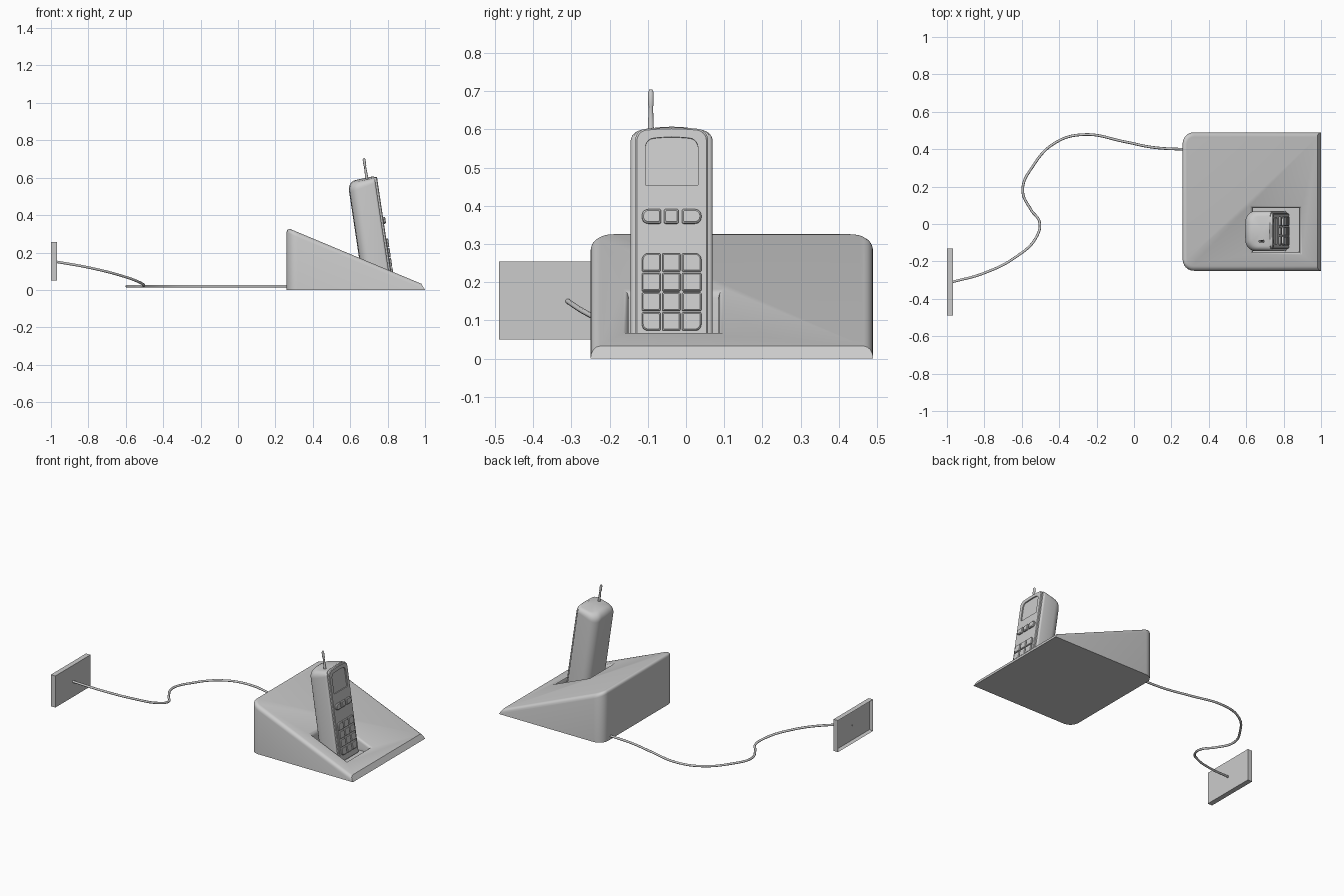
import bpy, bmesh, math
from mathutils import Matrix, Vector

if "Cube" in bpy.data.objects:
    bpy.data.objects.remove(bpy.data.objects["Cube"])

TILT = math.radians(-8.5)
CY = -0.0375
PHONE = Matrix.Translation((0.828, CY, 0.03)) @ Matrix.Rotation(TILT, 4, 'Y')


def make(name, bm, matrix=None):
    bmesh.ops.recalc_face_normals(bm, faces=bm.faces[:])
    me = bpy.data.meshes.new(name)
    bm.to_mesh(me)
    bm.free()
    if matrix:
        me.transform(matrix)
    ob = bpy.data.objects.new(name, me)
    bpy.context.collection.objects.link(ob)
    return ob


def finish(ob, angle=35):
    bpy.ops.object.select_all(action='DESELECT')
    ob.select_set(True)
    bpy.context.view_layer.objects.active = ob
    bpy.ops.object.convert(target='MESH')
    bpy.ops.object.shade_smooth_by_angle(angle=math.radians(angle))
    return ob


def cut(ob, cutter):
    cutter.hide_render = True
    mod = ob.modifiers.new("cut", 'BOOLEAN')
    mod.operation, mod.object = 'DIFFERENCE', cutter
    finish(ob)
    bpy.data.objects.remove(cutter)


def loft(bm, rings, cap_end=True):
    loops = [[bm.verts.new(p) for p in r] for r in rings]
    n = len(loops[0])
    for A, B in zip(loops, loops[1:]):
        for i in range(n):
            bm.faces.new((A[i], A[(i + 1) % n], B[(i + 1) % n], B[i]))
    bm.faces.new(loops[0][::-1])
    if cap_end:
        bm.faces.new(loops[-1])
    return loops


def outline(y0, y1, u0, u1, radii, arch=0.0):
    """Rounded rectangle, corners bottom-left, bottom-right, top-right, top-left."""
    pts = []
    corners = [(y0, u0, 1, 1), (y1, u0, -1, 1), (y1, u1, -1, -1), (y0, u1, 1, -1)]
    for k, ((y, u, sy, su), r) in enumerate(zip(corners, radii)):
        for j in range(6):
            t = math.pi + k * math.pi / 2 + j * math.pi / 10
            pts.append((y + sy * r + r * math.cos(t), u + su * r + r * math.sin(t)))
        if k == 2 and arch:
            a, b = y1 - r, y0 + radii[3]
            pts += [(a + (b - a) * j / 8, u1) for j in range(1, 8)]
    yc, hw, um = (y0 + y1) / 2, (y1 - y0) / 2, (u0 + u1) / 2
    return [(y, u - (arch * ((y - yc) / hw) ** 2 if u > um else 0)) for y, u in pts]


def slab(name, pts, a0, a1, rim=0.003):
    """Extrude an outline out of the phone front, with a chamfered rim."""
    bm = bmesh.new()
    ys, us = [p[0] for p in pts], [p[1] for p in pts]
    yc, uc = (min(ys) + max(ys)) / 2, (min(us) + max(us)) / 2
    ky, ku = 1 - 2 * rim / (max(ys) - min(ys)), 1 - 2 * rim / (max(us) - min(us))
    small = [(yc + (y - yc) * ky, uc + (u - uc) * ku) for y, u in pts]
    rings = [[(a0, y, u) for y, u in pts], [(a1 - rim, y, u) for y, u in pts],
             [(a1, y, u) for y, u in small]]
    loft(bm, rings)
    return make(name, bm, PHONE)


def local(y0, y1, z0, z1):
    """World y and z seen from the right to phone coordinates."""
    return y0 - CY, y1 - CY, (z0 - 0.03) / 0.989, (z1 - 0.03) / 0.989


# Wedge base with rounded back corners and softened upper edges
def slope(x):
    return 0.033 + 0.4175 * (0.98 - x)

bm = bmesh.new()
prof = [(0.26, 0), (1, 0), (0.98, 0.033), (0.26, slope(0.26))]
loft(bm, [[(x, y, z) for x, z in prof] for y in (-0.25, 0.49)])
bmesh.ops.recalc_face_normals(bm, faces=bm.faces[:])
back = [e for e in bm.edges if all(v.co.x < 0.27 for v in e.verts)
        and abs(e.verts[0].co.y - e.verts[1].co.y) < 0.01]
bmesh.ops.bevel(bm, geom=back, offset=0.06, segments=6, profile=0.5, affect='EDGES')
top = max(bm.faces, key=lambda f: f.normal.z)
rim = [e for e in top.edges if not all(v.co.x > 0.97 for v in e.verts)]
bmesh.ops.bevel(bm, geom=rim, offset=0.025, segments=4, profile=0.5, affect='EDGES')
base = make("charging_base", bm)

# Pocket with a rolled lip and level floor
bm = bmesh.new()
rings = []
for inset, depth in [(-0.002, -0.05), (-0.002, -0.001), (0.006, 0.002),
                     (0.012, 0.008), (0.015, 0.018), (0.015, None)]:
    xa, xb, ya, yb = 0.62 + inset, 0.9 - inset, -0.165 + inset, 0.1 - inset
    rings.append([(x, y, 0.03 if depth is None else slope(x) - depth)
                  for x, y in ((xa, ya), (xb, ya), (xb, yb), (xa, yb))])
loft(bm, rings)
cut(base, make("pocket_cutter", bm))

# Handset body: D-shaped section, rounded at the top
half = [(-0.012, 0.1), (-0.016, 0.1055), (-0.022, 0.1075)]
for j in range(9):
    t = j * math.pi / 16
    half.append((-0.1 - 0.055 * math.sin(t), 0.0525 + 0.055 * math.cos(t)))
half.append((-0.157, 0.026))
section = half + [(-0.158, 0)] + [(a, -y) for a, y in reversed(half)]
section += [(-0.012, y) for y in (-0.05, 0, 0.05)]
rings = [[(a, y, 0) for a, y in section]]
for j in range(7):
    t = j * math.pi / 12
    ky = 1 - 0.03 / 0.1075 * (1 - math.cos(t))
    da, front = 1 - 0.045 / 0.158 * (1 - math.cos(t)), 0.01 * (1 - math.cos(t))
    ring = []
    for a, y in section:
        d = min(1, -a / 0.14)
        r = 0.025 + 0.025 * d
        u = 0.587 - 0.006 * d - r + r * math.sin(t) - 0.009 * (y / 0.1075) ** 2
        ring.append((a * da - front * (1 - d), y * ky, u))
    rings.append(ring)
bm = bmesh.new()
last = loft(bm, rings, cap_end=False)[-1]
mid = bm.verts.new((-0.06, 0, 0.585))
for i in range(len(last)):
    bm.faces.new((last[i], last[(i + 1) % len(last)], mid))
finish(make("handset_body", bm, PHONE), 40)

# Front plate with a sunken screen
plate = slab("front_plate", outline(-0.095, 0.095, 0.002, 0.582,
             (0.005, 0.005, 0.025, 0.025), 0.007), -0.02, 0.001, 0.004)
cut(plate, slab("screen_cutter", outline(*local(-0.106, 0.031, 0.453, 0.58),
                (0.003, 0.003, 0.02, 0.02), 0.006), -0.006, 0.05))

# Keys: three function keys and a 3 x 4 keypad
S, R = 0.003, 0.016
cols = [(-0.115, -0.067), (-0.062, -0.015), (-0.01, 0.04)]
for c, (ya, yb) in enumerate(cols):
    l, r = (R if c == 0 else S), (R if c == 2 else S)
    pa, pb = ((-0.115, -0.066), (-0.057, -0.02), (-0.01, 0.04))[c]
    finish(slab(f"function_key_{c}", outline(*local(pa, pb, 0.353, 0.39),
                (l, r, r, l)), -0.005, 0.012, 0.004))
    for row in range(4):
        z = 0.073 + row * 0.0515
        radii = (l if row == 0 else S, r if row == 0 else S,
                 r if row == 3 else S, l if row == 3 else S)
        finish(slab(f"key_{row}_{c}", outline(*local(ya, yb, z, z + 0.047), radii),
                    -0.005, 0.011, 0.003))

# Antenna
bm = bmesh.new()
loft(bm, [[(-0.054 + r * math.cos(k * math.pi / 8), -0.0545 + r * math.sin(k * math.pi / 8), u)
           for k in range(16)]
          for r, u in [(0.008, 0.555), (0.0075, 0.6), (0.0055, 0.645), (0.0075, 0.65),
                       (0.0075, 0.682), (0.004, 0.69)]])
finish(make("antenna", bm, PHONE))

# Wall plate, hollow behind
bm = bmesh.new()
bmesh.ops.create_cube(bm, size=1, matrix=Matrix.Translation((-0.984, -0.31, 0.1525))
                      @ Matrix.Diagonal((0.032, 0.36, 0.205, 1)))
rear = min(bm.faces, key=lambda f: f.calc_center_median().x)
bmesh.ops.inset_individual(bm, faces=[rear], thickness=0.008)
bmesh.ops.translate(bm, verts=rear.verts[:], vec=Vector((0.022, 0, 0)))
make("wall_plate", bm)

# Cord from base to wall plate
path = [(0.29, 0.398, 0.02), (0.1, 0.41, 0.02), (-0.05, 0.44, 0.02), (-0.27, 0.478, 0.02),
        (-0.42, 0.435, 0.02), (-0.54, 0.31, 0.02), (-0.595, 0.18, 0.02), (-0.55, 0.075, 0.02),
        (-0.505, 0.01, 0.022), (-0.525, -0.075, 0.04), (-0.63, -0.175, 0.078),
        (-0.8, -0.262, 0.12), (-0.98, -0.312, 0.152)]
cu = bpy.data.curves.new("cord", 'CURVE')
cu.dimensions, cu.bevel_depth, cu.bevel_resolution = '3D', 0.007, 2
cu.use_fill_caps = True
sp = cu.splines.new('BEZIER')
sp.bezier_points.add(len(path) - 1)
for b, p in zip(sp.bezier_points, path):
    b.co = p
    b.handle_left_type = b.handle_right_type = 'AUTO'
cord = bpy.data.objects.new("cord", cu)
bpy.context.collection.objects.link(cord)
finish(cord, 60)
